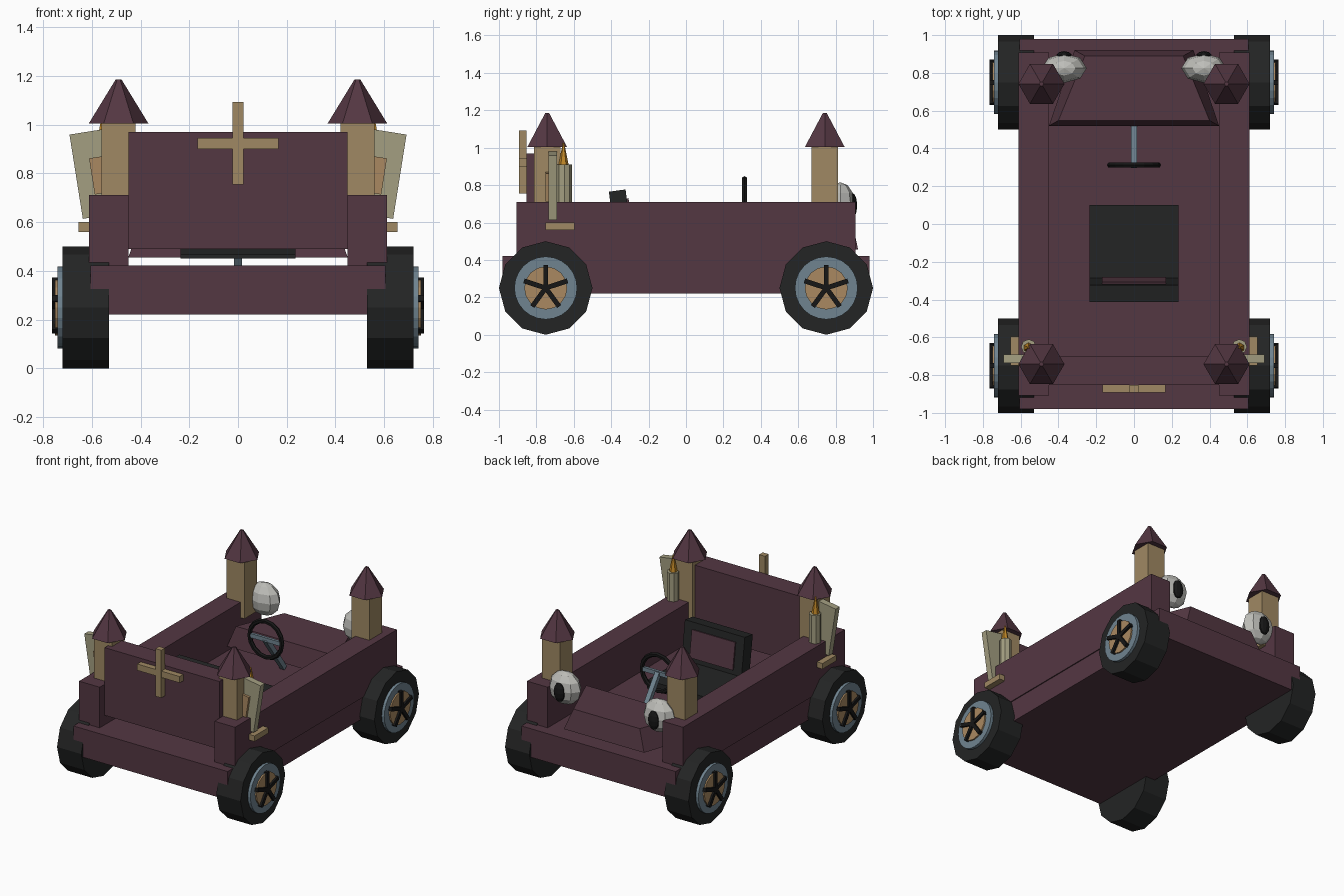
import bpy, bmesh, math
from mathutils import Vector, Matrix

if "Cube" in bpy.data.objects:
    bpy.data.objects.remove(bpy.data.objects["Cube"])


def mat(name, r, g, b):
    m = bpy.data.materials.new(name)
    m.diffuse_color = (r, g, b, 1)
    m.use_nodes = True
    m.node_tree.nodes["Principled BSDF"].inputs["Base Color"].default_value = m.diffuse_color
    return m


MAROON = mat("maroon", .088, .038, .055)
TAN = mat("tan", .35, .25, .125)
BRONZE = mat("hub tan", .40, .25, .12)
BLACK = mat("black", .017, .018, .018)
DARK = mat("spoke black", .008, .008, .008)
BLUE = mat("slate blue", .16, .23, .28)
PALE = mat("pale wood", .37, .345, .22)
WHITE = mat("off white", .52, .52, .49)
FLAME = mat("flame orange", .52, .24, .02)


def obj(name, bm, m):
    bmesh.ops.recalc_face_normals(bm, faces=bm.faces)
    me = bpy.data.meshes.new(name)
    bm.to_mesh(me)
    bm.free()
    me.materials.append(m)
    o = bpy.data.objects.new(name, me)
    bpy.context.collection.objects.link(o)
    return o


def box(name, x, y, z, m, tilt=0, axis='X'):
    """Box from min/max ranges, optionally tilted about its centre."""
    bm = bmesh.new()
    c = Vector([(a[0] + a[1]) / 2 for a in (x, y, z)])
    s = [a[1] - a[0] for a in (x, y, z)]
    mx = Matrix.Translation(c) @ Matrix.Rotation(math.radians(tilt), 4, axis) @ Matrix.Diagonal((*s, 1))
    bmesh.ops.create_cube(bm, size=1, matrix=mx)
    return obj(name, bm, m)


def cyl(name, c, r, h, n, m, r2=None, along='Z'):
    """Cylinder or cone centred at c along Z or X."""
    bm = bmesh.new()
    mx = Matrix.Translation(c)
    if along == 'X':
        mx = mx @ Matrix.Rotation(math.pi / 2, 4, 'Y')
    bmesh.ops.create_cone(bm, cap_ends=True, segments=n, radius1=r,
                          radius2=r if r2 is None else r2, depth=h, matrix=mx)
    return obj(name, bm, m)


def ball(name, c, scale, u, v, m):
    bm = bmesh.new()
    bmesh.ops.create_uvsphere(bm, u_segments=u, v_segments=v, radius=1,
                              matrix=Matrix.Translation(c) @ Matrix.Diagonal((*scale, 1)))
    return obj(name, bm, m)


def span(s, a, b):
    return sorted((s * a, s * b))


# Body: floor pan, side walls, rear panel with cross
box("chassis", (-.605, .605), (-.98, .98), (.22, .422), MAROON)
for s in (-1, 1):
    box("side_wall", span(s, .45, .612), (-.907, .907), (.375, .71), MAROON)
box("rear_panel", (-.45, .45), (-.852, -.70), (.49, .97), MAROON)
box("cross_upright", (-.023, .023), (-.893, -.852), (.755, 1.093), TAN)
box("cross_bar", (-.167, .167), (-.892, -.852), (.90, .945), TAN)

# Hood: tapered block, narrow at the nose
bm = bmesh.new()
low = [bm.verts.new((x, y, .455)) for x, y in ((-.45, .52), (.45, .52), (.315, .92), (-.315, .92))]
top = [bm.verts.new((x, y, .60)) for x, y in ((-.40, .548), (.40, .548), (.26, .89), (-.26, .89))]
bm.faces.new(low)
bm.faces.new(top)
for i in range(4):
    j = (i + 1) % 4
    bm.faces.new((low[i], low[j], top[j], top[i]))
obj("hood", bm, MAROON)

# Corner towers with hexagonal roofs
for s in (-1, 1):
    for y in (-.742, .742):
        box("tower", span(s, .42, .56), (y - .07, y + .07), (.60, 1.01), TAN)
        cyl("tower_roof", (s * .49, y, 1.095), .122, .18, 6, MAROON, .012).data.transform(Matrix())

# Tower roofs: put hexagon corners on the x axis
for o in bpy.data.objects:
    if o.name.startswith("tower_roof"):
        c = sum((v.co for v in o.data.vertices), Vector()) / len(o.data.vertices)
        o.data.transform(Matrix.Translation(c) @ Matrix.Rotation(math.pi / 6, 4, 'Z') @ Matrix.Translation(-c))

# Wheels
for s in (-1, 1):
    for y in (-.75, .75):
        cyl("tire", (s * .625, y, .25), .25, .19, 12, BLACK, along='X')
        cyl("rim", (s * .72, y, .25), .168, .04, 24, BLUE, along='X')
        cyl("hub", (s * .735, y, .25), .115, .03, 16, BRONZE, along='X')
        for k in range(5):
            a = math.radians(90 + 72 * k)
            bm = bmesh.new()
            mx = (Matrix.Translation((s * .75, y, .25)) @ Matrix.Rotation(a, 4, 'X')
                  @ Matrix.Translation((0, .06, 0)) @ Matrix.Diagonal((.028, .125, .026, 1)))
            bmesh.ops.create_cube(bm, size=1, matrix=mx)
            obj("spoke", bm, DARK)

# Eye-shaped headlights
for s in (-1, 1):
    ball("headlight", (s * .37, .825, .70), (.12, .078, .115), 8, 6, WHITE)
    ball("headlight_pupil", (s * .37, .89, .69), (.042, .025, .068), 10, 6, DARK)

# Seat
box("seat_cushion", (-.235, .235), (-.36, .10), (.45, .51), BLACK)
box("seat_back", (-.235, .235), (-.392, -.302), (.47, .772), BLACK, 8)
box("seat_back_pad", (-.17, .17), (-.306, -.294), (.54, .73), MAROON, 8)

# Steering wheel ring, crossbar and column
bm = bmesh.new()
n, k, R, r = 16, 6, .127, .016
rings = []
for i in range(n):
    a = 2 * math.pi * i / n
    rings.append([bm.verts.new((math.cos(a) * (R + r * math.cos(b)), .312 + r * math.sin(b),
                                .705 + math.sin(a) * (R + r * math.cos(b))))
                  for b in (2 * math.pi * j / k for j in range(k))])
for i in range(n):
    p, q = rings[i], rings[(i + 1) % n]
    for j in range(k):
        bm.faces.new((p[j], p[(j + 1) % k], q[(j + 1) % k], q[j]))
obj("steering_wheel", bm, DARK)
box("steering_crossbar", (-.12, .12), (.302, .322), (.69, .72), BLUE)
a, b = Vector((0, .31, .705)), Vector((0, .51, .43))
bm = bmesh.new()
bmesh.ops.create_cube(bm, size=1, matrix=Matrix.Translation((a + b) / 2)
                      @ (b - a).to_track_quat('Z', 'X').to_matrix().to_4x4()
                      @ Matrix.Diagonal((.034, .034, (b - a).length, 1)))
obj("steering_column", bm, BLUE)

# Rear tower decorations: leaning boards, shelf, candle and flame
for s in (-1, 1):
    box("leaning_board", span(s, .525, .665), (-.735, -.69), (.622, .972), PALE, s * 9, 'Y')
    box("small_board", span(s, .50, .60), (-.752, -.735), (.72, .87), BRONZE, s * 9, 'Y')
    box("shelf", span(s, .60, .655), (-.75, -.595), (.56, .60), TAN)
    cyl("candle", (s * .558, -.65, .765), .04, .29, 8, PALE)
    cyl("flame", (s * .558, -.655, .965), .028, .12, 6, FLAME, .004)
